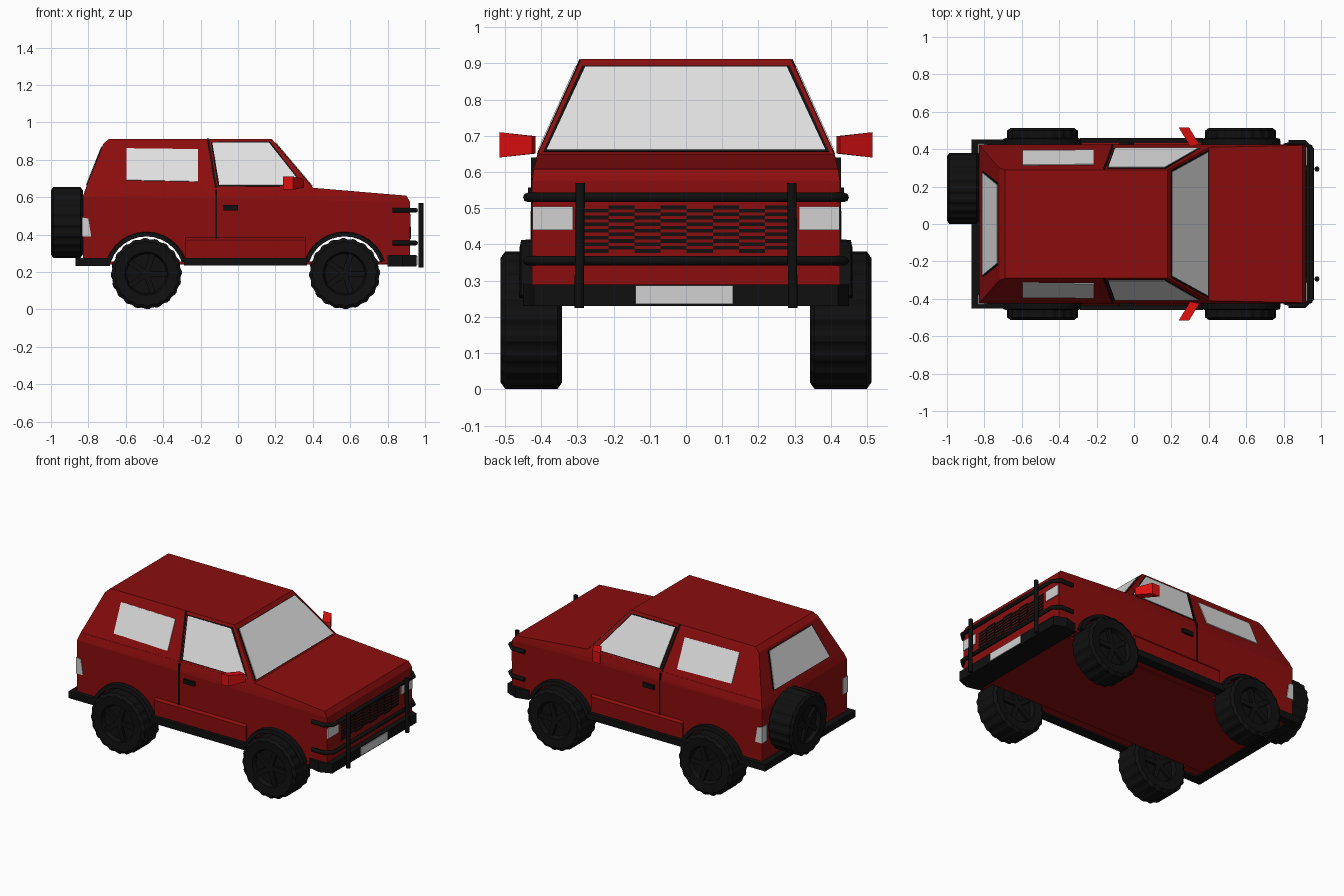
import bpy, bmesh
from math import sin, cos, pi, radians
from mathutils import Vector, Matrix

if "Cube" in bpy.data.objects:
    bpy.data.objects.remove(bpy.data.objects["Cube"])


def material(name, r, g, b):
    m = bpy.data.materials.new(name)
    m.use_nodes = True
    m.diffuse_color = (r, g, b, 1)
    node = m.node_tree.nodes["Principled BSDF"]
    node.inputs["Base Color"].default_value = (r, g, b, 1)
    node.inputs["Roughness"].default_value = 0.7
    return m


RED = material("dark red paint", 0.26, 0.004, 0.004)
BRIGHT = material("bright red", 0.72, 0.005, 0.005)
BLACK = material("black trim", 0.005, 0.005, 0.005)
GLASS = material("pale glass", 0.75, 0.75, 0.75)
LAMP = material("lamp grey", 0.64, 0.64, 0.64)


def finish(name, bm, mat):
    bmesh.ops.recalc_face_normals(bm, faces=bm.faces)
    me = bpy.data.meshes.new(name)
    bm.to_mesh(me)
    bm.free()
    me.materials.append(mat)
    ob = bpy.data.objects.new(name, me)
    bpy.context.collection.objects.link(ob)
    return ob


def hull(name, pts, mat):
    bm = bmesh.new()
    for p in pts:
        bm.verts.new(p)
    bmesh.ops.convex_hull(bm, input=bm.verts[:])
    bmesh.ops.dissolve_limit(bm, angle_limit=0.01, verts=bm.verts[:], edges=bm.edges[:])
    return finish(name, bm, mat)


def box(name, x, y, z, mat):
    return hull(name, [(a, b, c) for a in x for b in y for c in z], mat)


def both(pts):
    """Each point plus its copy on the other side."""
    return [(x, s * y, z) for x, y, z in pts for s in (-1, 1)]


def plate(name, pts, mat, lift, grow=0.0):
    """Thin flat panel lying on a sloping body face."""
    pts = [Vector(p) for p in pts]
    mid = sum(pts, Vector()) / len(pts)
    n = (pts[1] - pts[0]).cross(pts[2] - pts[0]).normalized()
    if n.dot(mid - Vector((0, 0, 0.5))) < 0:
        n = -n
    pts = [p + (p - mid).normalized() * grow for p in pts]
    return hull(name, [p + n * d for p in pts for d in (-0.003, lift)], mat)


def window(name, pts):
    plate(name + "_seal", pts, BLACK, 0.003, 0.010)
    plate(name, pts, GLASS, 0.006)


def tube(name, pts, r):
    cu = bpy.data.curves.new(name, "CURVE")
    cu.dimensions = "3D"
    cu.bevel_depth, cu.bevel_resolution, cu.use_fill_caps = r, 2, True
    sp = cu.splines.new("POLY")
    sp.points.add(len(pts) - 1)
    for p, co in zip(sp.points, pts):
        p.co = (*co, 1)
    cu.materials.append(BLACK)
    ob = bpy.data.objects.new(name, cu)
    bpy.context.collection.objects.link(ob)


def wheel(name, matrix):
    """Knobbly tyre with a recessed five-spoke rim, axle along local y."""
    bm = bmesh.new()
    prof = [(0.055, 0.02), (0.055, 0.105), (0.08, 0.115), (0.085, 0.172), (0.072, 0.19)]
    prof += [(-y, r) for y, r in reversed(prof)]
    n = 80
    rings = []
    for y, r in prof:
        ring = []
        for i in range(n):
            a = 2 * pi * i / n
            k = r * (0.97 if r > 0.15 and i % 4 > 1 else 1)
            ring.append(bm.verts.new((k * cos(a), y, k * sin(a))))
        rings.append(ring)
    for lo, hi in zip(rings, rings[1:]):
        for i in range(n):
            bm.faces.new((lo[i], lo[(i + 1) % n], hi[(i + 1) % n], hi[i]))
    bm.faces.new(rings[0])
    bm.faces.new(rings[-1])
    for side in (-1, 1):
        for i in range(5):
            m = Matrix.Rotation(i * 2 * pi / 5, 4, "Y") @ Matrix.Translation((0.055, side * 0.06, 0))
            bmesh.ops.create_cube(bm, matrix=m @ Matrix.Diagonal((0.11, 0.02, 0.03, 1)))
    ob = finish(name, bm, BLACK)
    ob.matrix_world = matrix


def flare(name, cx, s):
    """Black arch trim around a wheel opening."""
    bm = bmesh.new()
    rows = []
    for i in range(13):
        a = radians(18 + 144 * i / 12)
        rows.append([bm.verts.new((cx + r * cos(a), s * y, 0.19 + r * sin(a)))
                     for r, y in ((0.2, 0.41), (0.226, 0.41), (0.222, 0.455), (0.2, 0.46))])
    for p, q in zip(rows, rows[1:]):
        for k in range(4):
            bm.faces.new((p[k], p[(k + 1) % 4], q[(k + 1) % 4], q[k]))
    bm.faces.new(rows[0])
    bm.faces.new(rows[-1])
    finish(name, bm, BLACK)


AXLES = {"front": 0.57, "rear": -0.49}

# Lower body with wheel openings
body = hull("lower_body", both([
    (-0.83, 0.425, 0.245), (0.92, 0.425, 0.245), (-0.83, 0.425, 0.60), (0.92, 0.425, 0.575),
    (0.90, 0.42, 0.608), (0.40, 0.41, 0.65), (-0.815, 0.41, 0.645)]), RED)
for end, cx in AXLES.items():
    bpy.ops.mesh.primitive_cylinder_add(vertices=40, radius=0.204, depth=1.2,
                                        location=(cx, 0, 0.19), rotation=(pi / 2, 0, 0))
    cutter = bpy.context.object
    cutter.data.materials.append(RED)
    cutter.hide_render = True
    mod = body.modifiers.new("arch", "BOOLEAN")
    mod.object, mod.operation = cutter, "DIFFERENCE"
    bpy.context.view_layer.objects.active = body
    bpy.ops.object.modifier_apply(modifier=mod.name)
    bpy.data.objects.remove(cutter)
box("floor", (-0.82, 0.91), (-0.345, 0.345), (0.24, 0.255), RED)

# Cabin
hull("cabin", both([(-0.817, 0.41, 0.64), (0.405, 0.412, 0.645), (-0.72, 0.30, 0.885),
                    (-0.69, 0.29, 0.912), (0.18, 0.29, 0.912)]), RED)


def on_side(s, pts):
    return [(x, s * (0.41 - (z - 0.645) * 0.45), z) for x, z in pts]


def on_screen(y, z):
    return (0.405 - (z - 0.645) * 0.843, y, z)


def on_back(y, z):
    return (-0.817 + (z - 0.64) * 0.396, y, z)


window("windscreen", [on_screen(-0.385, 0.658), on_screen(0.385, 0.658),
                      on_screen(0.278, 0.888), on_screen(-0.278, 0.888)])
window("rear_window", [on_back(-0.275, 0.665), on_back(0.275, 0.665),
                       on_back(0.21, 0.865), on_back(-0.21, 0.865)])

for s, side in ((-1, "right"), (1, "left")):
    # Side glass, door seams and handles
    window(side + "_door_window", on_side(s, [(-0.10, 0.662), (0.345, 0.662), (0.165, 0.89), (-0.137, 0.89)]))
    plate(side + "_quarter_window", on_side(s, [(-0.595, 0.69), (-0.215, 0.682), (-0.215, 0.855), (-0.597, 0.86)]),
          GLASS, 0.005)
    plate(side + "_upper_seam", on_side(s, [(-0.123, 0.648), (-0.112, 0.648), (-0.155, 0.911), (-0.166, 0.911)]),
          BLACK, 0.004)
    box(side + "_lower_seam", (-0.12, -0.112), (s * 0.41, s * 0.428), (0.27, 0.64), BLACK)
    box(side + "_handle", (-0.08, 0), (s * 0.42, s * 0.437), (0.53, 0.557), BLACK)

    # Sill, flared lower panel and bumper returns
    hull(side + "_door_skirt", [(x, s * y, z) for x in (-0.28, 0.36)
                                for y, z in ((0.42, 0.26), (0.436, 0.26), (0.436, 0.37), (0.42, 0.39))], RED)
    box(side + "_sill", (-0.29, 0.37), (s * 0.40, s * 0.46), (0.235, 0.275), BLACK)
    box(side + "_rear_bumper_return", (-0.87, -0.685), (s * 0.40, s * 0.452), (0.232, 0.275), BLACK)

    # Mirrors
    hull(side + "_mirror", [(x, s * y, z) for x, y, dz in
                            ((0.24, 0.515, 0.035), (0.295, 0.515, 0.035), (0.30, 0.415, 0.024), (0.35, 0.425, 0.024))
                            for z in (0.675 - dz, 0.675 + dz)], BRIGHT)

    # Lamps
    box(side + "_headlamp", (0.90, 0.926), (s * 0.312, s * 0.424), (0.44, 0.505), LAMP)
    hull(side + "_tail_lamp", [(x, s * y, z) for y in (0.38, 0.43) for x, z in
                               ((-0.835, 0.39), (-0.785, 0.39), (-0.80, 0.485), (-0.835, 0.492))], LAMP)

    # Wheels and arch trims
    for end, cx in AXLES.items():
        wheel(f"{side}_{end}_wheel", Matrix.Translation((cx, s * 0.427, 0.191)))
        flare(f"{side}_{end}_flare", cx, s)

    # Upright of the front guard
    tube(side + "_guard_upright", [(0.978, s * 0.295, 0.225), (0.978, s * 0.292, 0.57)], 0.013)

# Spare wheel
wheel("spare_wheel", Matrix.Translation((-0.915, 0.19, 0.465)) @ Matrix.Rotation(pi / 2, 4, "Z"))

# Bumpers, plate and front guard
box("rear_bumper", (-0.87, -0.80), (-0.452, 0.452), (0.232, 0.275), BLACK)
hull("front_bumper", [(x, y, z) for z in (0.23, 0.29) for x, y, _ in
                      both([(0.80, 0.43, 0), (0.88, 0.45, 0), (0.955, 0.42, 0)])], BLACK)
box("number_plate", (0.95, 0.96), (-0.14, 0.13), (0.236, 0.286), LAMP)
for name, z in (("upper", 0.53), ("lower", 0.355)):
    tube(name + "_guard_bar", [(0.825, -0.437, z), (0.91, -0.437, z), (0.95, -0.40, z),
                               (0.95, 0.40, z), (0.91, 0.437, z), (0.825, 0.437, z)], 0.013)

# Grille slats in staggered columns
for col in range(8):
    y = -0.286 + col * 0.072
    for row in range(7):
        z = 0.377 + row * 0.0185 + (col % 2) * 0.009
        box("grille_slat", (0.915, 0.924), (y, y + 0.072), (z, z + 0.01), BLACK)
